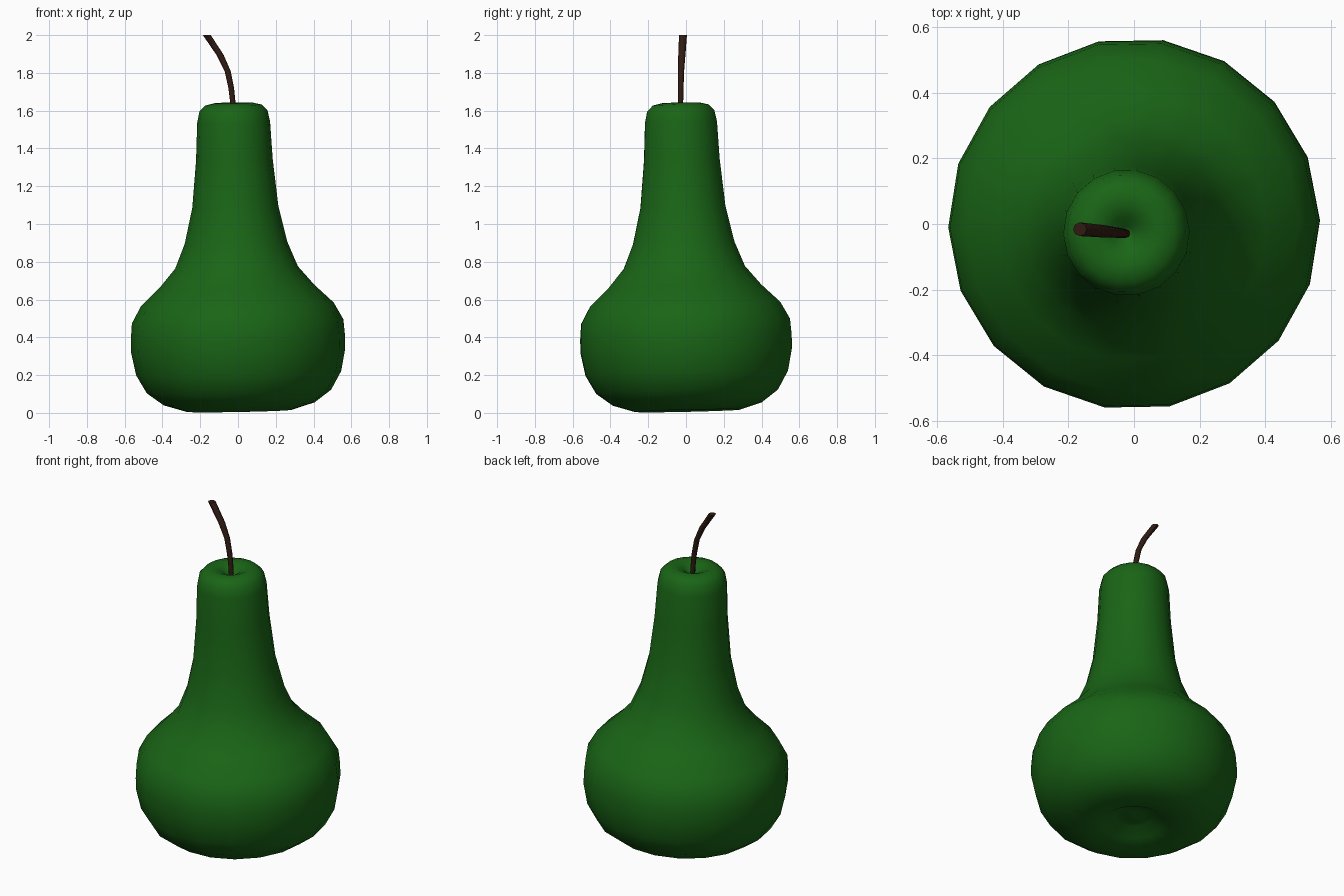
import bpy, bmesh
from math import sin, cos, radians
from mathutils import Vector, Matrix

if "Cube" in bpy.data.objects:
    bpy.data.objects.remove(bpy.data.objects["Cube"])


def material(name, rgb):
    m = bpy.data.materials.new(name)
    m.diffuse_color = (*rgb, 1)
    m.use_nodes = True
    m.node_tree.nodes["Principled BSDF"].inputs["Base Color"].default_value = m.diffuse_color
    return m


def loft(name, rings, sides, mat, phase=0.0):
    """Skin horizontal rings (x, y, z, radius); radius 0 gives a pole."""
    bm = bmesh.new()
    loops = []
    for x, y, z, r in rings:
        if r == 0:
            loops.append([bm.verts.new((x, y, z))] * sides)
        else:
            angles = [radians(360 * i / sides + phase) for i in range(sides)]
            loops.append([bm.verts.new((x + r * cos(a), y + r * sin(a), z)) for a in angles])
    for lo, hi in zip(loops, loops[1:]):
        for i in range(sides):
            j = (i + 1) % sides
            quad = dict.fromkeys((lo[i], lo[j], hi[j], hi[i]))
            bm.faces.new(list(quad))
    # cap open ends
    if rings[0][3]:
        bm.faces.new(loops[0][::-1])
    if rings[-1][3]:
        bm.faces.new(loops[-1])
    bmesh.ops.recalc_face_normals(bm, faces=bm.faces)
    mesh = bpy.data.meshes.new(name)
    bm.to_mesh(mesh)
    bm.free()
    mesh.materials.append(mat)
    ob = bpy.data.objects.new(name, mesh)
    bpy.context.collection.objects.link(ob)
    return ob


green = material("pear_green", (0.01, 0.13, 0.008))
brown = material("stem_brown", (0.03, 0.011, 0.006))

# Pear body: radius/height profile with dimples at both ends
profile = [(0, 0.06), (0.05, 0.075), (0.10, 0.075), (0.17, 0.035), (0.28, 0.011),
           (0.40, 0.048), (0.488, 0.113), (0.543, 0.21), (0.567, 0.33),
           (0.567, 0.40), (0.56, 0.485), (0.51, 0.575), (0.41, 0.67),
           (0.325, 0.77), (0.272, 0.90), (0.228, 1.09), (0.203, 1.34),
           (0.193, 1.54), (0.18, 1.60), (0.15, 1.63), (0.10, 1.642),
           (0.05, 1.62), (0.02, 1.59), (0, 1.58)]
body = loft("pear_body", [(0, 0, z, r) for r, z in profile], 18, green, 1.0)

# The fruit leans slightly to the left and front
pivot = Vector((0, 0, 0.38))
lean = Matrix.Rotation(-0.02, 4, 'Y') @ Matrix.Rotation(0.023, 4, 'X')
body.data.transform(Matrix.Translation(pivot) @ lean @ Matrix.Translation(-pivot))

# Curved stem
stem_path = [(-0.024, -0.029, 1.57, 0.013), (-0.027, -0.029, 1.64, 0.014),
             (-0.036, -0.028, 1.72, 0.015), (-0.055, -0.026, 1.81, 0.016),
             (-0.095, -0.022, 1.895, 0.019), (-0.165, -0.016, 2.0, 0.021)]
stem = loft("stem", stem_path, 8, brown)

# Smooth shading, sharp only at the stem ends
bpy.ops.object.select_all(action='DESELECT')
for ob, angle in ((body, 80), (stem, 50)):
    ob.select_set(True)
    bpy.context.view_layer.objects.active = ob
    bpy.ops.object.shade_smooth_by_angle(angle=radians(angle))
    ob.select_set(False)
